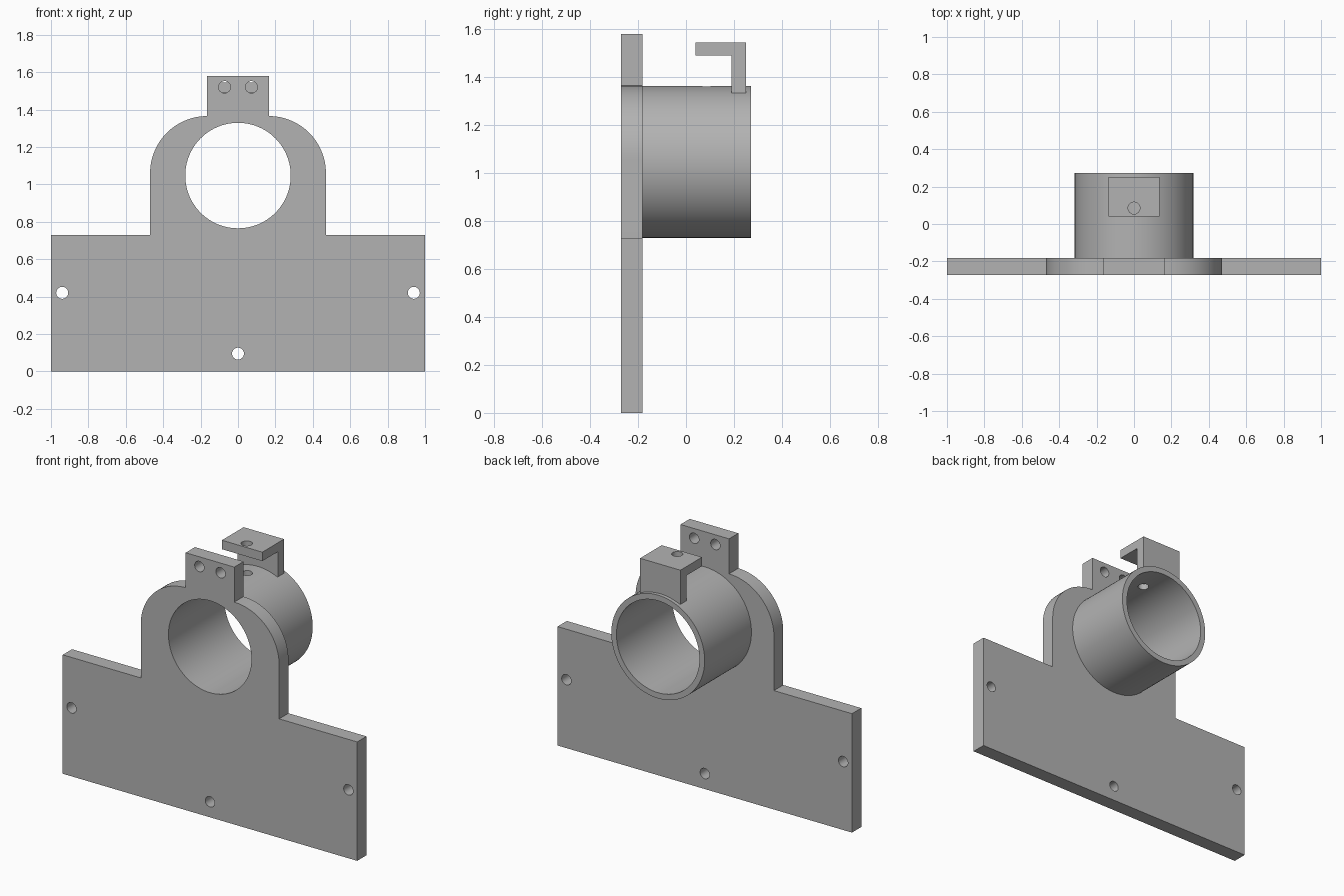
import bpy, bmesh, math
from math import sin, cos, pi

default = bpy.data.objects.get("Cube")
if default:
    bpy.data.objects.remove(default, do_unlink=True)

grey = bpy.data.materials.new("plain grey")
grey.use_nodes = True
grey.diffuse_color = (0.45, 0.45, 0.45, 1)
grey.node_tree.nodes["Principled BSDF"].inputs["Base Color"].default_value = grey.diffuse_color

FRONT, PLATE_BACK, BACK = -0.272, -0.182, 0.272
BORE_Z, BORE_R, TUBE_R = 1.047, 0.282, 0.317
HOLE_R = 0.032


def extrude_profile(name, points, offset):
    """Prism from a closed loop of 3D points, pushed along offset."""
    bm = bmesh.new()
    face = bm.faces.new([bm.verts.new(p) for p in points])
    grown = bmesh.ops.extrude_face_region(bm, geom=[face])["geom"]
    verts = [g for g in grown if isinstance(g, bmesh.types.BMVert)]
    bmesh.ops.translate(bm, verts=verts, vec=offset)
    bmesh.ops.recalc_face_normals(bm, faces=bm.faces)
    mesh = bpy.data.meshes.new(name)
    bm.to_mesh(mesh)
    bm.free()
    mesh.materials.append(grey)
    obj = bpy.data.objects.new(name, mesh)
    bpy.context.collection.objects.link(obj)
    return obj


def rod_y(name, x, z, r, y0, y1, n=32):
    ring = [(x + r * cos(2 * pi * i / n), y0, z + r * sin(2 * pi * i / n)) for i in range(n)]
    return extrude_profile(name, ring, (0, y1 - y0, 0))


def rod_z(name, x, y, r, z0, z1, n=32):
    ring = [(x + r * cos(2 * pi * i / n), y + r * sin(2 * pi * i / n), z0) for i in range(n)]
    return extrude_profile(name, ring, (0, 0, z1 - z0))


def cut(obj, cutters):
    """Subtract the cutters, bake the result and delete them."""
    for c in cutters:
        c.hide_render = True
        mod = obj.modifiers.new("hole", "BOOLEAN")
        mod.operation, mod.solver, mod.object = "DIFFERENCE", "EXACT", c
    graph = bpy.context.evaluated_depsgraph_get()
    mesh = bpy.data.meshes.new_from_object(obj.evaluated_get(graph))
    obj.modifiers.clear()
    obj.data = mesh
    for c in cutters:
        bpy.data.objects.remove(c, do_unlink=True)


# Mounting plate: wide base, rounded shoulders and a top tab
shoulder = 0.305
half = [(1, 0), (1, 0.73), (0.47, 0.73)]
half += [(0.165 + shoulder * cos(a), 1.06 + shoulder * sin(a))
         for a in (pi / 2 * i / 24 for i in range(25))]
half += [(0.165, 1.58)]
outline = half + [(-x, z) for x, z in reversed(half)]
plate = extrude_profile("mounting_plate", [(x, FRONT, z) for x, z in outline],
                        (0, PLATE_BACK - FRONT, 0))
screw_spots = [(0.94, 0.42), (-0.94, 0.42), (0, 0.095), (0.072, 1.52), (-0.072, 1.52)]
drills = [rod_y("drill", x, z, HOLE_R, FRONT - 0.1, PLATE_BACK + 0.1) for x, z in screw_spots]
drills.append(rod_y("drill", 0, BORE_Z, BORE_R, FRONT - 0.1, PLATE_BACK + 0.1, 96))
cut(plate, drills)

# Tube behind the plate, with a small hole in its top
tube = rod_y("tube", 0, BORE_Z, TUBE_R, PLATE_BACK, BACK, 96)
cut(tube, [rod_y("drill", 0, BORE_Z, BORE_R, PLATE_BACK - 0.1, BACK + 0.1, 96),
           rod_z("drill", 0, 0.085, HOLE_R, BORE_Z, 1.5)])

# Hooked bracket standing on the tube
hook = [(0.25, 1.335), (0.25, 1.545), (0.04, 1.545), (0.04, 1.49), (0.19, 1.49), (0.19, 1.335)]
bracket = extrude_profile("hook_bracket", [(-0.137, y, z) for y, z in hook], (0.274, 0, 0))
cut(bracket, [rod_z("drill", 0, 0.085, HOLE_R, 1.4, 1.65)])

# Smooth the round walls, keep the edges crisp
bpy.ops.object.select_all(action="DESELECT")
for part in (plate, tube, bracket):
    part.select_set(True)
bpy.context.view_layer.objects.active = plate
bpy.ops.object.shade_smooth_by_angle(angle=math.radians(30))
